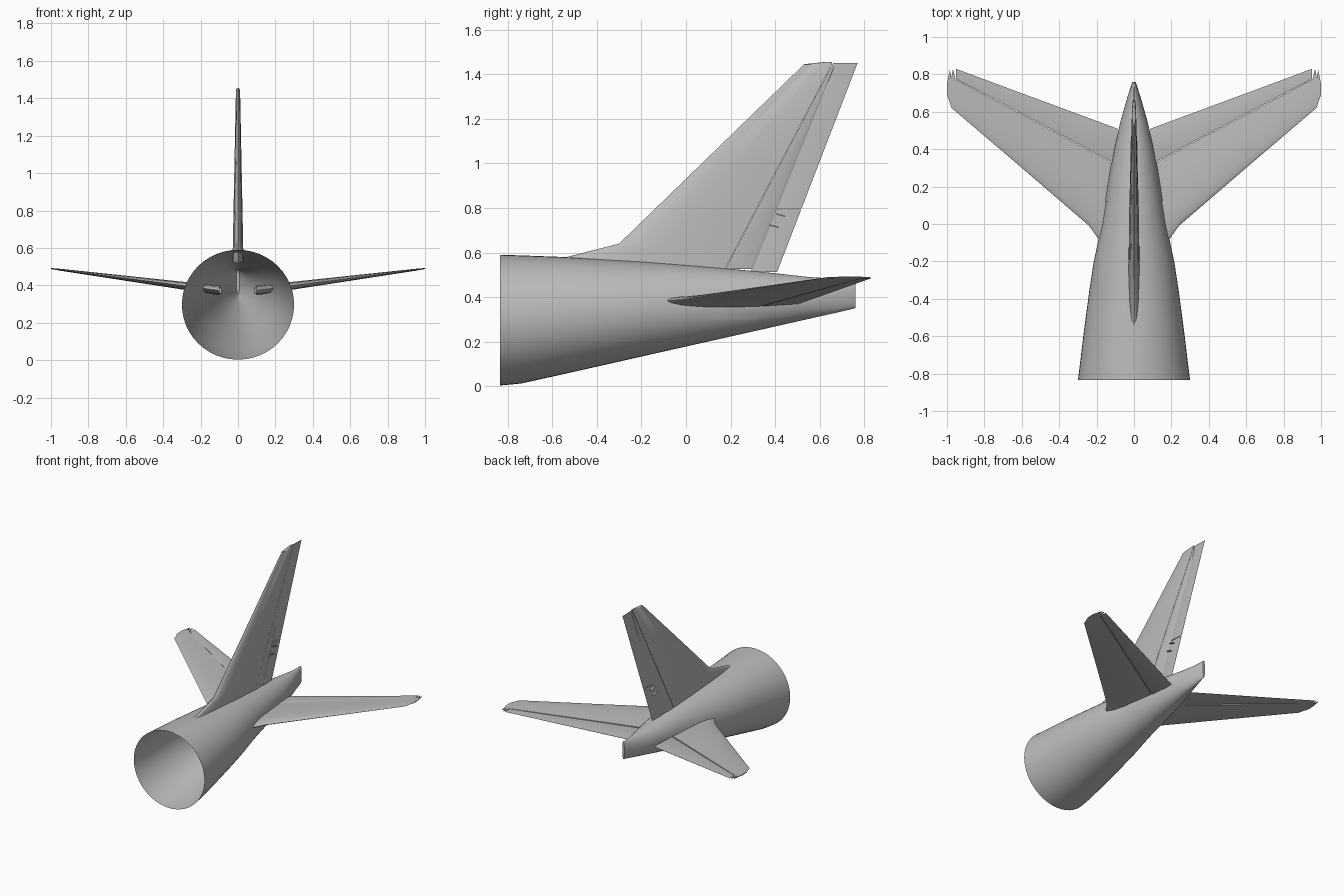
import bpy, bmesh, math

if "Cube" in bpy.data.objects:
    bpy.data.objects.remove(bpy.data.objects["Cube"])

grey = bpy.data.materials.new("light_grey")
grey.diffuse_color = (0.5, 0.5, 0.5, 1)
grey.use_nodes = True
grey.node_tree.nodes["Principled BSDF"].inputs["Base Color"].default_value = grey.diffuse_color


def make(name, verts, faces, angle=25, recalc=True):
    me = bpy.data.meshes.new(name)
    me.from_pydata(verts, [], faces)
    bm = bmesh.new()
    bm.from_mesh(me)
    bmesh.ops.remove_doubles(bm, verts=bm.verts, dist=1e-5)
    if recalc:
        bmesh.ops.recalc_face_normals(bm, faces=bm.faces)
    bm.to_mesh(me)
    bm.free()
    me.materials.append(grey)
    ob = bpy.data.objects.new(name, me)
    bpy.context.collection.objects.link(ob)
    bpy.ops.object.select_all(action='DESELECT')
    ob.select_set(True)
    bpy.context.view_layer.objects.active = ob
    bpy.ops.object.shade_smooth_by_angle(angle=math.radians(angle))
    return ob


def skin(rows, n, closed=True):
    faces = []
    for i in range(rows - 1):
        for j in range(n if closed else n - 1):
            k = (j + 1) % n
            faces.append((i*n + j, i*n + k, (i+1)*n + k, (i+1)*n + j))
    return faces


def surface(name, ribs, profile, place):
    """Loft ribs (span, front, rear, half thickness) using a (chord, height) profile."""
    loop = [(f, h) for f, h in profile] + [(f, -h) for f, h in reversed(profile)]
    n = len(loop)
    verts = [place(s, a + (b - a) * f, h * t) for s, a, b, t in ribs for f, h in loop]
    faces = skin(len(ribs), n)
    faces += [tuple(range(n)), tuple(range((len(ribs)-1)*n, len(ribs)*n))]
    return make(name, verts, faces)


# Tail cone: y, half width, bottom z, top z
STATIONS = [(-.835, .30, .003, .59), (-.74, .288, .012, .587), (-.55, .265, .054, .58),
            (-.35, .238, .099, .568), (-.2, .215, .133, .56), (0, .172, .178, .545),
            (.2, .14, .223, .527), (.4, .105, .268, .507), (.55, .072, .302, .49),
            (.68, .035, .331, .482), (.76, .009, .35, .485)]


def section(y):
    for a, b in zip(STATIONS, STATIONS[1:]):
        if y <= b[0]:
            f = (y - a[0]) / (b[0] - a[0])
            return [p + (q - p) * f for p, q in zip(a, b)][1:]
    return STATIONS[-1][1:]


N = 48
verts = []
for y, w, lo, hi in STATIONS:
    for j in range(N):
        t = 2 * math.pi * j / N
        verts.append((w * math.cos(t), y, (lo + hi) / 2 + (hi - lo) / 2 * math.sin(t)))
faces = skin(len(STATIONS), N)
faces.append(tuple(range((len(STATIONS) - 1) * N, len(STATIONS) * N)))
faces = [tuple(reversed(f)) for f in faces]
make("tail_cone", verts, faces, 40)

# Chord profiles
NOSE = [(0, 0), (.02, .25), (.07, .5), (.18, .8), (.4, 1), (.7, .95), (1, .7)]
COVER = [(0, .68), (.8, .55), (1, .22)]
FLAP = [(0, .4), (.06, .5), (1, .03)]


def hinge(x):
    return .266 + .533 * x


def trail(x):
    return .477 + .37 * x


def thick(x):
    return .028 - .024 * x


for side, label in ((1, "right"), (-1, "left")):
    def flat(s, c, h):
        return (side * s, c, .36 + .13 * s + h)

    # Fixed stabilizer with root fairing and pointed tip
    ribs = [(x, le, hinge(x), thick(x)) for x, le in
            ((.10, -.205), (.19, -.08), (.24, -.01), (.6, .30), (.955, .603))]
    ribs += [(.968, .614, .83, .004), (.977, .622, .78, .004),
             (.985, .65, .825, .0035), (1.0, .69, .75, .003)]
    surface("stabilizer_" + label, ribs, NOSE, flat)

    # Elevator behind the hinge line
    ribs = [(x, hinge(x) + .004, trail(x), thick(x) * 1.25) for x in (.088, .3, .73)]
    ribs.append((.953, hinge(.953) + .002, .83, .005))
    surface("elevator_" + label, ribs, FLAP, flat)

    # Seal plate where the stabilizer meets the tail cone
    pv = []
    for i in range(7):
        y = .12 + .21 * i / 6
        w, lo, hi = section(y)
        for j in range(7):
            z = .30 + .15 * j / 6 - .02 * i / 6 * j / 6
            q = (z - (lo + hi) / 2) / ((hi - lo) / 2)
            pv.append((side * (w * math.sqrt(max(0, 1 - q * q)) + .004), y, z))
    plate = skin(7, 7, False)
    if side < 0:
        plate = [tuple(reversed(f)) for f in plate]
    make("seal_plate_" + label, pv, [tuple(reversed(f)) for f in plate], 40, False)


def upright(s, c, h):
    return (h, c, s)


def seam(z):
    return .19 + .523 * (z - .555)


def cove(z):
    return .29 + .396 * (z - .515)


def fin_t(z):
    return .03 - .019 * (z - .5) / .95


# Fin with dorsal fillet
ribs = [(z, le, seam(z), fin_t(z)) for z, le in
        ((.52, -.56), (.575, -.555), (.64, -.30), (1.0, .071), (1.445, .53))]
ribs.append((1.455, .62, .656, .006))
surface("fin", ribs, NOSE, upright)

# Fin rear cover, stepping down to the rudder
ribs = [(z, seam(z) + .002, max(cove(z) + .012, seam(z) + .006), fin_t(z))
        for z in (.525, .8, 1.1, 1.43)]
surface("rudder_cover", ribs, COVER, upright)


# Rudder in a lower and an upper panel
def rudder_rib(z):
    return (z, cove(z), .41 + .385 * (z - .515), fin_t(z) * .6)


surface("rudder_lower", [rudder_rib(z) for z in (.512, .792)], FLAP, upright)
surface("rudder_upper", [rudder_rib(z) for z in (.797, 1.1, 1.43, 1.45)], FLAP, upright)

# Rudder actuator rods
for i, (y, z) in enumerate(((.425, .768), (.395, .718))):
    pv = [(x, y + dy, z + dz - dy * .25) for x in (-.02, .02)
          for dy, dz in ((-.02, -.003), (.02, -.003), (.02, .003), (-.02, .003))]
    make("actuator_rod_%d" % (i + 1), pv, skin(2, 4) + [(0, 1, 2, 3), (4, 5, 6, 7)])
